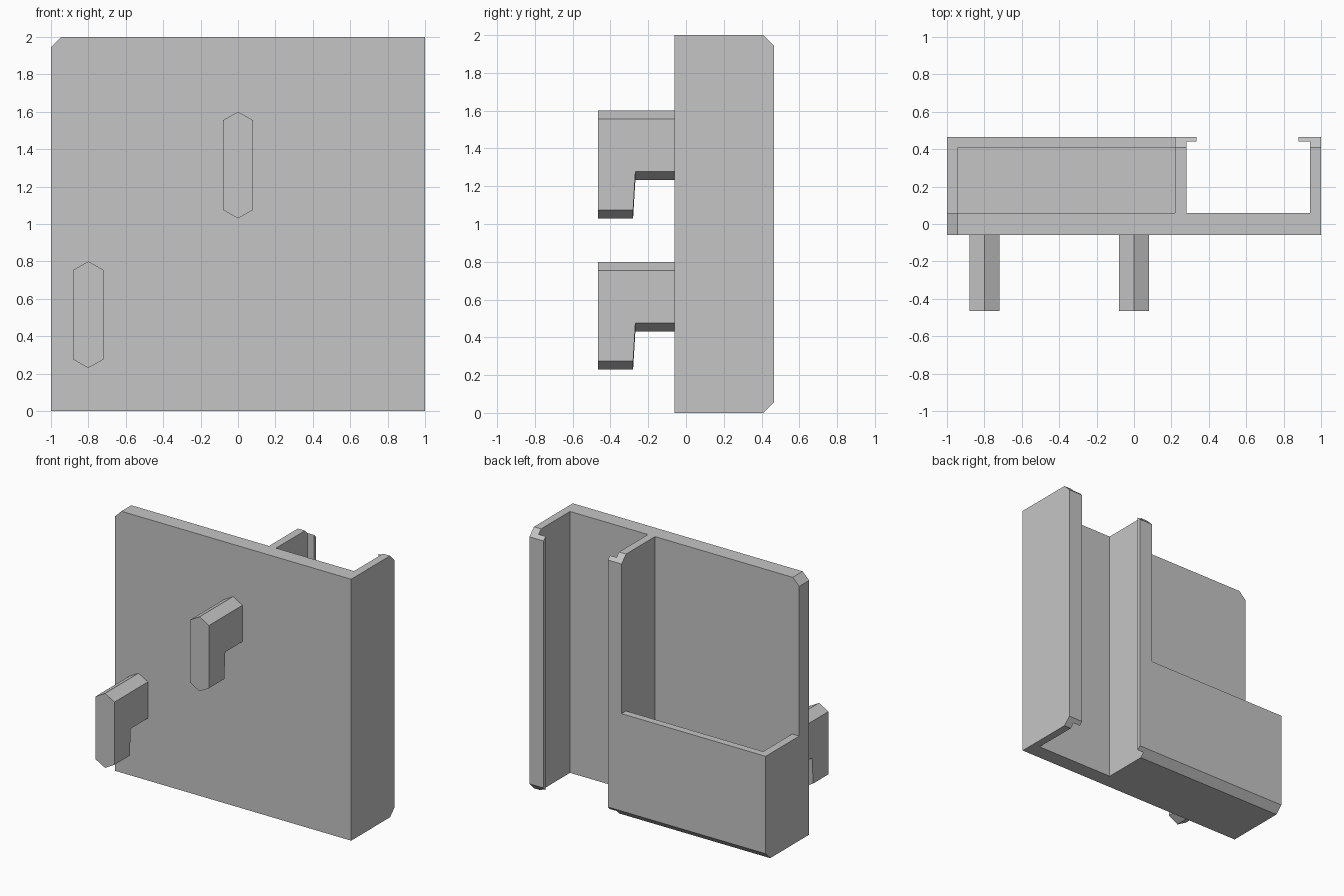
import bpy, bmesh, math
from mathutils import Vector

old = bpy.data.objects.get("Cube")
if old:
    bpy.data.objects.remove(old, do_unlink=True)

# Single grey plastic
grey = bpy.data.materials.new("light grey plastic")
grey.use_nodes = True
colour = (0.56, 0.56, 0.56, 1)
grey.diffuse_color = colour
grey.node_tree.nodes["Principled BSDF"].inputs["Base Color"].default_value = colour


def add_object(name, bm):
    bmesh.ops.recalc_face_normals(bm, faces=bm.faces)
    mesh = bpy.data.meshes.new(name)
    bm.to_mesh(mesh)
    bm.free()
    mesh.materials.append(grey)
    obj = bpy.data.objects.new(name, mesh)
    bpy.context.collection.objects.link(obj)
    return obj


def loft(name, rings):
    """Closed solid through matching rings of points."""
    bm = bmesh.new()
    loops = [[bm.verts.new(p) for p in ring] for ring in rings]
    n = len(loops[0])
    for a, b in zip(loops, loops[1:]):
        for i in range(n):
            j = (i + 1) % n
            bm.faces.new((a[i], a[j], b[j], b[i]))
    bm.faces.new(loops[0])
    bm.faces.new(loops[-1])
    return add_object(name, bm)


def box(name, lo, hi):
    return loft(name, [[(lo[0], lo[1], z), (hi[0], lo[1], z),
                        (hi[0], hi[1], z), (lo[0], hi[1], z)] for z in (lo[2], hi[2])])


def cut(target, cutter):
    cutter.hide_render = True
    mod = target.modifiers.new("cut", 'BOOLEAN')
    mod.operation = 'DIFFERENCE'
    mod.solver = 'EXACT'
    mod.object = cutter
    bpy.context.view_layer.objects.active = target
    bpy.ops.object.modifier_apply(modifier=mod.name)
    bpy.data.objects.remove(cutter, do_unlink=True)


FRONT, PLATE, BACK, LIP = -0.06, 0.06, 0.465, 0.44
C = 0.055  # chamfer size

# Body: front plate, lipped channel and pocket block as one extruded profile
profile = [(-1, FRONT), (1, FRONT), (1, BACK), (0.88, BACK), (0.88, LIP), (0.94, LIP),
           (0.94, PLATE), (0.28, PLATE), (0.28, LIP), (0.335, LIP), (0.335, BACK), (-1, BACK)]
body = loft("holder_body", [[(x, y, z) for x, y in profile] for z in (0, 2)])

# Open the space above the pocket, then hollow the pocket
cut(body, box("upper_cutter", (-1.5, PLATE, 0.8), (0.22, 1, 3)))
cut(body, box("pocket_cutter", (-0.94, PLATE, 0.06), (0.22, 0.41, 1)))

# Chamfer the back edges at top and bottom
for z, s in ((2, 1), (0, -1)):
    tri = [(BACK - C - 0.1, z + s * 0.1), (BACK + 0.1, z - s * (C + 0.1)), (BACK + 0.1, z + s * 0.1)]
    cut(body, loft("edge_cutter", [[(x, y, h) for y, h in tri] for x in (-1.5, 1.5)]))

# Clip the plate's upper right corner
tri = [(-1.1, 2 - C - 0.1), (-1 + C + 0.1, 2.1), (-1.1, 2.1)]
cut(body, loft("corner_cutter", [[(x, y, h) for x, h in tri] for y in (-1, 1)]))


def hook(name, x, top):
    """Six-sided peg whose front part hangs lower than its root."""
    w, tip = 0.08, 0.045
    rings = []
    for y, drop in ((-0.465, 0.57), (-0.28, 0.57), (-0.268, 0.368), (FRONT, 0.368)):
        low = top - drop
        rings.append([(x, y, top), (x + w, y, top - tip), (x + w, y, low + tip),
                      (x, y, low), (x - w, y, low + tip), (x - w, y, top - tip)])
    return loft(name, rings)


hook("upper_hook", 0, 1.6)
hook("lower_hook", -0.8, 0.8)
